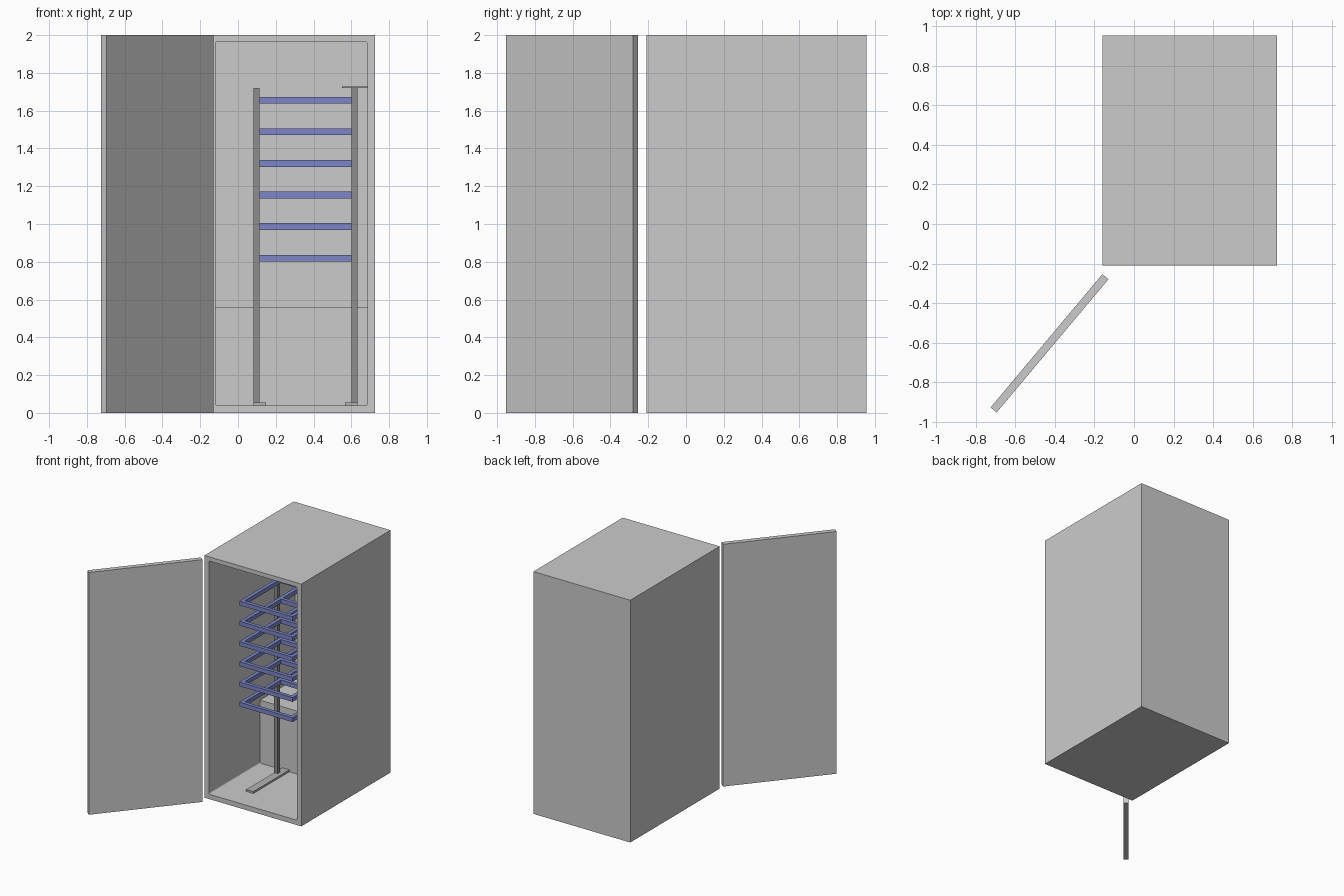
import bpy, bmesh, math
from mathutils import Matrix, Vector

if "Cube" in bpy.data.objects:
    bpy.data.objects.remove(bpy.data.objects["Cube"])


def material(name, rgb):
    m = bpy.data.materials.new(name)
    m.diffuse_color = (*rgb, 1)
    m.use_nodes = True
    m.node_tree.nodes["Principled BSDF"].inputs["Base Color"].default_value = m.diffuse_color
    return m


DARK = material("dark_steel", (0.27, 0.27, 0.27))
STEEL = material("mid_steel", (0.45, 0.45, 0.45))
BLUE = material("blue_coat", (0.2, 0.24, 0.58))


def finish(name, bm, mat=None):
    bmesh.ops.recalc_face_normals(bm, faces=bm.faces)
    mesh = bpy.data.meshes.new(name)
    bm.to_mesh(mesh)
    bm.free()
    ob = bpy.data.objects.new(name, mesh)
    bpy.context.collection.objects.link(ob)
    if mat:
        mesh.materials.append(mat)
    return ob


def add_box(bm, x, y, z):
    lo, hi = zip(x, y, z)
    size = Vector(hi) - Vector(lo)
    mid = (Vector(hi) + Vector(lo)) / 2
    bmesh.ops.create_cube(bm, size=1, matrix=Matrix.Translation(mid) @ Matrix.Diagonal((*size, 1)))


def box(name, x, y, z, mat=None):
    bm = bmesh.new()
    add_box(bm, x, y, z)
    return finish(name, bm, mat)


# Cabinet shell: outer box minus a stepped cavity with slightly rounded corners
cabinet = box("cabinet", (-0.16, 0.725), (-0.21, 0.955), (0, 2))
profile = [(-0.3, 0.04), (0.46, 0.04), (0.46, 0.56), (0.915, 0.56), (0.915, 1.965), (-0.3, 1.965)]
bm = bmesh.new()
face = bm.faces.new([bm.verts.new((-0.12, y, z)) for y, z in profile])
ext = bmesh.ops.extrude_face_region(bm, geom=[face])
bmesh.ops.translate(bm, vec=(0.805, 0, 0), verts=[v for v in ext["geom"] if isinstance(v, bmesh.types.BMVert)])
corners = [e for e in bm.edges
           if abs(e.verts[0].co.y - e.verts[1].co.y) > 0.1
           and abs(e.verts[0].co.z - 0.56) > 0.01]
bmesh.ops.bevel(bm, geom=corners, offset=0.01, segments=3, profile=0.5, affect='EDGES')
cutter = finish("cavity_cutter", bm)
cutter.hide_render = True
mod = cabinet.modifiers.new("cavity", 'BOOLEAN')
mod.operation = 'DIFFERENCE'
mod.solver = 'EXACT'
mod.object = cutter
bpy.context.view_layer.objects.active = cabinet
cabinet.select_set(True)
bpy.ops.object.modifier_apply(modifier=mod.name)
bpy.data.objects.remove(cutter)

# Open door, swung out on the left
door = box("door", (-0.44, 0.44), (-0.02, 0.02), (0, 2))
door.location = (-0.4275, -0.604, 0)
door.rotation_euler.z = math.radians(50)

# Posts and feet, mirrored about the rack centre
CX = 0.357
for side, s in (("left", -1), ("right", 1)):
    def span(a, b):
        return sorted((CX + s * a, CX + s * b))
    box(side + "_post", span(0.243, 0.275), (0.355, 0.387), (0.055, 1.72), DARK)
    box(side + "_foot", span(0.21, 0.275), (-0.01, 0.46), (0.04, 0.056), STEEL)

# Bracket from the right post to the wall
box("top_bracket", (0.55, 0.685), (0.34, 0.4), (1.72, 1.728), STEEL)

# Six rack frames: two side rails and three cross bars each
X0, X1, Y0, Y1, W = CX - 0.243, CX + 0.243, -0.145, 0.885, 0.03
for i in range(6):
    z = (0.802 + i * 0.167, 0.837 + i * 0.167)
    bm = bmesh.new()
    for x in (X0, X1 - W):
        add_box(bm, (x, x + W), (Y0, Y1), z)
    for y in (Y0, (Y0 + Y1 - W) / 2, Y1 - W):
        add_box(bm, (X0 + W, X1 - W), (y, y + W), z)
    finish(f"rack_frame_{i + 1}", bm, BLUE)
